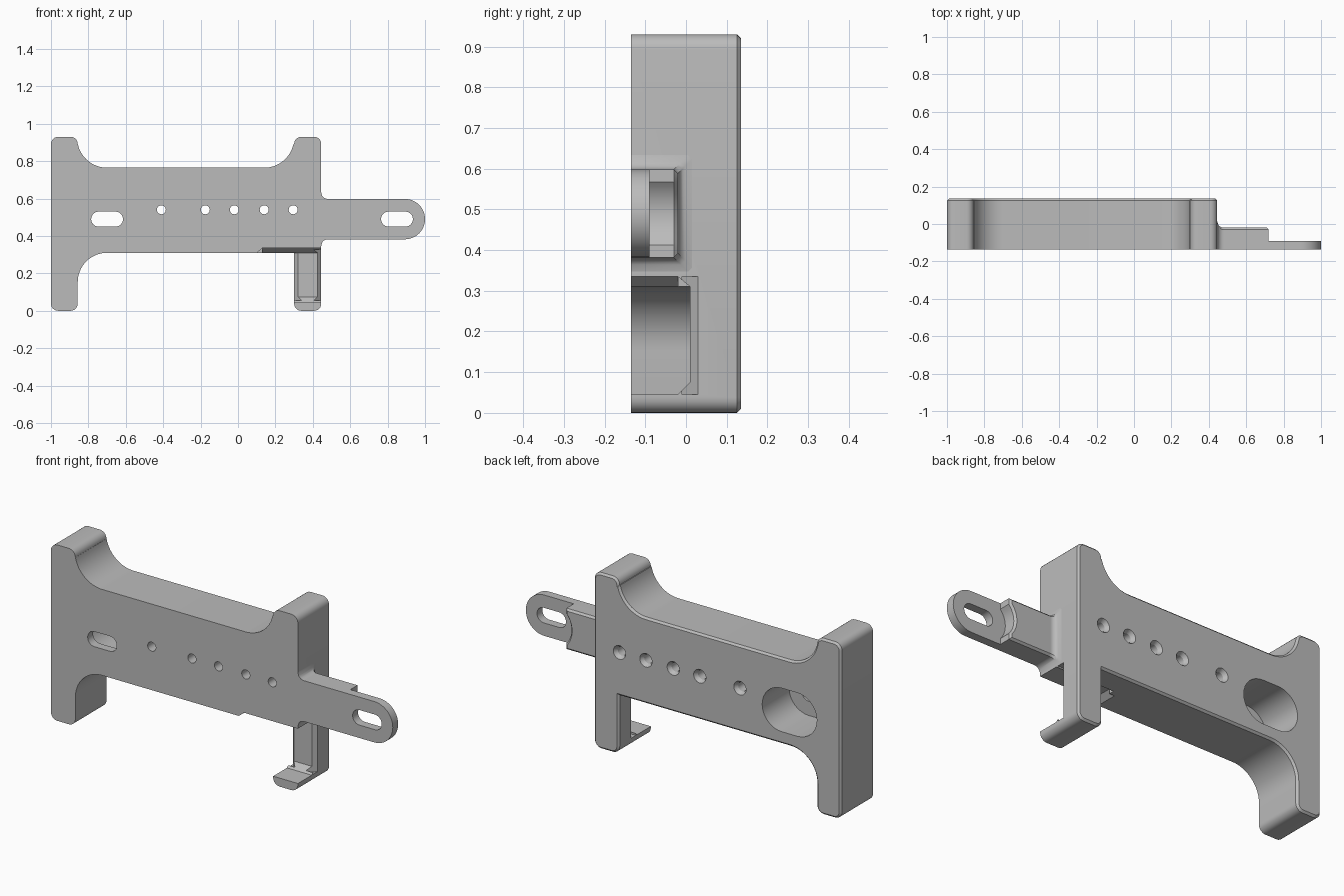
import bpy, bmesh
from math import sin, cos, radians, sqrt

cube = bpy.data.objects.get("Cube")
if cube:
    bpy.data.objects.remove(cube, do_unlink=True)

grey = bpy.data.materials.new("plain grey")
grey.use_nodes = True
grey.diffuse_color = (0.5, 0.5, 0.5, 1)
grey.node_tree.nodes["Principled BSDF"].inputs["Base Color"].default_value = (0.5, 0.5, 0.5, 1)

FRONT, BACK = -0.135, 0.135
STEP = -0.09          # back of the thin tab
ARM_BACK = -0.02      # back of the thick arm
MID = 0.49            # height of the slot axis
HALF = 0.108          # half height of the arm


def arc(cx, cz, r, a0, a1, n=10):
    """Points on an arc, angles in degrees."""
    steps = [radians(a0 + (a1 - a0) * i / n) for i in range(n + 1)]
    return [(cx + r * cos(a), cz + r * sin(a)) for a in steps]


def slot(cx, half, r):
    """Outline of a horizontal slot on the slot axis."""
    return arc(cx + half, MID, r, -90, 90, 16) + arc(cx - half, MID, r, 90, 270, 16)


def finish(name, bm):
    bmesh.ops.recalc_face_normals(bm, faces=bm.faces[:])
    mesh = bpy.data.meshes.new(name)
    bm.to_mesh(mesh)
    bm.free()
    mesh.materials.append(grey)
    obj = bpy.data.objects.new(name, mesh)
    bpy.context.collection.objects.link(obj)
    return obj


def prism(name, pts, axis, a, b, chamfer=0):
    """Extrude an outline along an axis, optionally chamfering the far rim."""
    place = {"x": lambda u, v: (a, u, v),
             "y": lambda u, v: (u, a, v),
             "z": lambda u, v: (u, v, a)}[axis]
    k = "xyz".index(axis)
    bm = bmesh.new()
    verts = [bm.verts.new(place(u, v)) for u, v in pts]
    bmesh.ops.remove_doubles(bm, verts=verts, dist=1e-4)
    base = bm.faces.new([v for v in verts if v.is_valid])
    ext = bmesh.ops.extrude_face_region(bm, geom=[base], use_keep_orig=True)
    for v in ext["geom"]:
        if isinstance(v, bmesh.types.BMVert):
            v.co[k] = b
    bmesh.ops.recalc_face_normals(bm, faces=bm.faces[:])
    if chamfer:
        rim = [e for e in bm.edges if all(abs(v.co[k] - b) < 1e-5 for v in e.verts)]
        bmesh.ops.bevel(bm, geom=rim, offset=chamfer, offset_type='OFFSET',
                        segments=1, profile=0.5, affect='EDGES', clamp_overlap=False)
    return finish(name, bm)


def loft(name, rings):
    """Skin a closed solid over rings of equal point count."""
    bm = bmesh.new()
    rows = [[bm.verts.new(p) for p in ring] for ring in rings]
    n = len(rows[0])
    for r0, r1 in zip(rows, rows[1:]):
        for i in range(n):
            bm.faces.new((r0[i], r0[(i + 1) % n], r1[(i + 1) % n], r1[i]))
    bm.faces.new(rows[0])
    bm.faces.new(rows[-1])
    return finish(name, bm)


def select_only(obj):
    bpy.ops.object.select_all(action='DESELECT')
    obj.select_set(True)
    bpy.context.view_layer.objects.active = obj


def cut(obj, cutter):
    cutter.hide_render = True
    mod = obj.modifiers.new("cut", 'BOOLEAN')
    mod.operation = 'DIFFERENCE'
    mod.solver = 'EXACT'
    mod.object = cutter
    select_only(obj)
    bpy.ops.object.modifier_apply(modifier=mod.name)
    bpy.data.objects.remove(cutter, do_unlink=True)


def smooth(obj):
    select_only(obj)
    bpy.ops.object.shade_smooth_by_angle(angle=radians(28))


# Main body: bar between two columns, chamfered on the back rim
R = 0.038
TOP, LO, HI = 0.93, 0.31, 0.765
L0, L1, R0, R1 = -1, -0.857, 0.30, 0.445
outline = (
    arc(L0 + R, R, R, 180, 270, 6) + arc(L1 - R, R, R, 270, 360, 6)
    + arc(-0.70, 0.153, 0.157, 180, 90, 16)
    + [(R0, LO)]
    + arc(R0 + R, R, R, 180, 270, 6) + arc(R1 - R, R, R, 270, 360, 6)
    + arc(R1 - R, TOP - R, R, 0, 90, 6) + arc(R0 + R, TOP - R, R, 90, 180, 6)
    + arc(0.14, 0.925, 0.16, -12, -90, 16)
    + arc(-0.70, 0.925, 0.16, 270, 192, 16)
    + arc(L1 - R, TOP - R, R, 0, 90, 6) + arc(L0 + R, TOP - R, R, 90, 180, 6)
)
body = prism("body", outline, "y", FRONT, BACK, 0.01)

# Slot through the body with a wide pocket from the back
cut(body, prism("slot_cutter", slot(-0.70, 0.045, 0.04), "y", -0.3, 0.3))
cut(body, prism("pocket_cutter", slot(-0.70, 0.045, 0.115), "y", STEP, 0.3))

# Row of screw holes, countersunk on the back
for x in (-0.41, -0.175, -0.02, 0.14, 0.295):
    profile = [(-0.2, 0.024), (BACK - 0.02, 0.024), (BACK, 0.036), (0.2, 0.036)]
    rings = [[(px, y, pz) for px, pz in arc(x, 0.54, r, 0, 345, 23)] for y, r in profile]
    cut(body, loft("hole_cutter", rings))

# Leg relief: clears the front of the right leg above its foot
relief = [(-0.2, 0.045), (ARM_BACK, 0.045), (0.01, 0.075),
          (0.01, LO), (ARM_BACK, 0.335), (-0.2, 0.335)]
cut(body, prism("relief_cutter", relief, "x", 0.13, 0.5))
groove = [(0.088, 0.30), (0.13, 0.335), (0.16, 0.335), (0.16, 0.30)]
cut(body, prism("groove_cutter", groove, "y", -0.2, ARM_BACK))

# Chamfers on the front edges of the leg
for edge, s, top in ((R0, 1, LO), (R1, -1, 0.335)):
    wedge = [(edge - s * 0.02, 0.05), (edge + s * 0.04, -0.01), (edge - s * 0.02, -0.01)]
    cut(body, prism("wedge_cutter", wedge, "z", 0.045, top))

# Flared root blending the arm into the body
F, C = 0.035, 0.01
rings = []
for i in range(9):
    t = F * i / 8
    d = F - sqrt(F * F - (F - t) ** 2)
    lo, hi, back = MID - HALF - d, MID + HALF + d, ARM_BACK + d
    section = [(FRONT, lo), (back - C, lo), (back, lo + C),
               (back, hi - C), (back - C, hi), (FRONT, hi)]
    rings.append([(R1 + t, y, z) for y, z in section])
arm_root = loft("arm_root", rings)

# Thin slotted tab with a round end
X0 = R1 + F
tab_outline = [(X0, MID + HALF), (X0, MID - HALF)] + arc(1 - HALF, MID, HALF, -90, 90, 24)
arm_tab = prism("arm_tab", tab_outline, "y", FRONT, STEP)
cut(arm_tab, prism("slot_cutter", slot(0.85, 0.045, 0.04), "y", -0.3, 0.3))

# Thick part of the arm, hollowed around the slot end
E = 0.72
block = [(X0 - 0.012, MID + HALF), (X0 - 0.012, MID - HALF), (E, MID - HALF)]
block += arc(0.805, MID, 0.115, 222.3, 137.7, 12) + [(E, MID + HALF)]
arm_block = prism("arm_block", block, "y", STEP, ARM_BACK, 0.01)

for part in (body, arm_root, arm_tab, arm_block):
    smooth(part)
